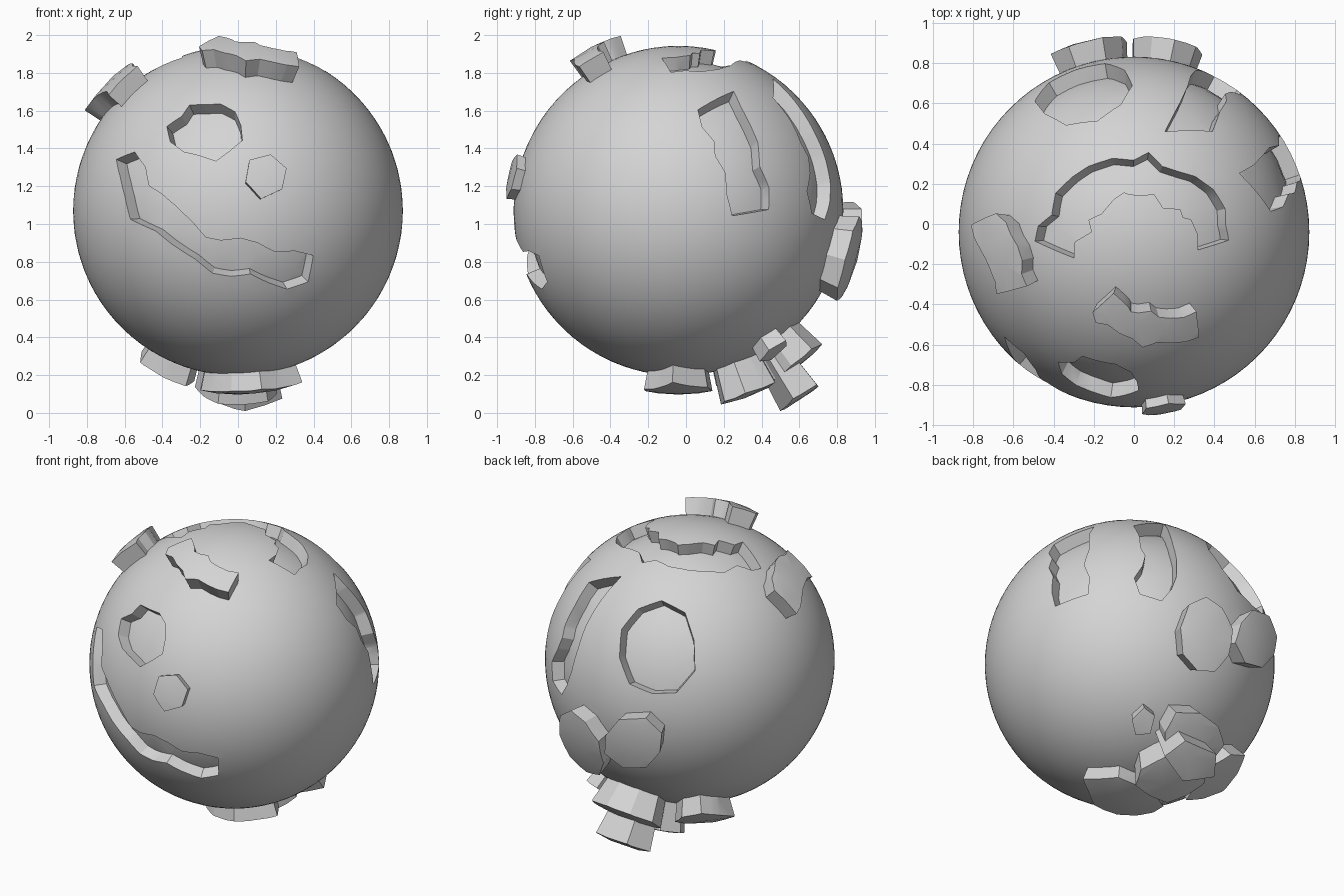
import bpy, bmesh, math, random
from mathutils import Vector

if "Cube" in bpy.data.objects:
    bpy.data.objects.remove(bpy.data.objects["Cube"])

random.seed(4)
R = 0.873                          # globe radius
C = Vector((0, -0.04, 1.07))       # globe centre
DEPTH = 0.075                      # basin depth

# viewing directions used for placing outlines: azimuth, elevation, centre in that view
VIEWS = {
    "front": (0, 0, 0, 1.07),
    "top": (0, 90, 0, -0.04),
    "right": (90, 0, -0.04, 1.07),
    "bottom": (0, -90, 0, 0.04),
    "back_left": (215, 25, 0, 0),
    "back_below": (145, -25, 0, 0),
}


def add_object(name, bm):
    bmesh.ops.recalc_face_normals(bm, faces=bm.faces)
    me = bpy.data.meshes.new(name)
    bm.to_mesh(me)
    bm.free()
    ob = bpy.data.objects.new(name, me)
    bpy.context.collection.objects.link(ob)
    return ob


def ball(name, r, sub=5):
    bm = bmesh.new()
    bmesh.ops.create_icosphere(bm, subdivisions=sub, radius=r)
    bmesh.ops.translate(bm, verts=bm.verts, vec=C)
    return add_object(name, bm)


def blob(u, v, ru, rv, sides=9, rough=0.08):
    """Uneven oval outline."""
    pts = []
    for i in range(sides):
        a = math.tau * (i + 0.3) / sides
        k = 1 + random.uniform(-rough, rough)
        pts.append((u + ru * k * math.cos(a), v + rv * k * math.sin(a)))
    return pts


def band(path, width, rough=0.025):
    """Ragged strip outline along a short path."""
    path = [Vector(p) for p in path]
    mids = []
    for a, b in zip(path, path[1:]):
        mids += [a, a.lerp(b, 0.33), a.lerp(b, 0.67)]
    mids.append(path[-1])
    left, right = [], []
    for i, p in enumerate(mids):
        t = (mids[min(i + 1, len(mids) - 1)] - mids[max(i - 1, 0)]).normalized()
        n = Vector((-t.y, t.x))
        w = width / 2 * (0.85 if i in (0, len(mids) - 1) else 1)
        left.append(p + n * (w + random.uniform(-rough, rough)))
        right.append(p - n * (w + random.uniform(-rough, rough)))
    return left + right[::-1]


def prism(name, view, pts, r, inner, outer):
    """Radial prism: the outline in a view, projected on a ball of radius r."""
    az, el, cu, cv = VIEWS[view]
    a, e = math.radians(az), math.radians(el)
    right = Vector((math.cos(a), math.sin(a), 0))
    up = Vector((-math.sin(a) * math.sin(e), math.cos(a) * math.sin(e), math.cos(e)))
    toward = right.cross(up)
    bm = bmesh.new()
    low, high = [], []
    for u, v in pts:
        u, v = u - cu, v - cv
        d = right * u + up * v + toward * math.sqrt(max(0, r * r - u * u - v * v))
        d.normalize()
        low.append(bm.verts.new(C + d * inner))
        high.append(bm.verts.new(C + d * outer))
    n = len(pts)
    caps = [bm.faces.new(low[::-1]), bm.faces.new(high)]
    for i in range(n):
        j = (i + 1) % n
        bm.faces.new((low[i], low[j], high[j], high[i]))
    bmesh.ops.triangulate(bm, faces=caps)
    return add_object(name, bm)


def combine(ob, other, op):
    m = ob.modifiers.new("cut", "BOOLEAN")
    m.operation, m.object, m.solver = op, other, "EXACT"
    dg = bpy.context.evaluated_depsgraph_get()
    me = bpy.data.meshes.new_from_object(ob.evaluated_get(dg))
    ob.modifiers.clear()
    ob.data = me
    bpy.data.objects.remove(other)


globe = ball("globe", R)


def basin(view, pts):
    cutter = prism("cutter", view, pts, R, 0.6 * R, 1.5 * R)
    combine(cutter, ball("floor", R - DEPTH, 4), "DIFFERENCE")
    combine(globe, cutter, "DIFFERENCE")


def plate(view, h, pts):
    slab = prism("plate", view, pts, R + h, 0.85 * R, 1.6 * R)
    combine(slab, ball("cap", R + h, 4), "INTERSECT")
    combine(globe, slab, "UNION")


# sunken basins: front crescent and crater, two on the right, back oval, top horseshoe
basin("front", band([(-.6, 1.36), (-.49, 1.09), (-.2, .87), (.08, .8), (.38, .74)], .17, .03))
basin("front", blob(-.17, 1.5, .18, .15, 13, .18))
basin("right", band([(.15, 1.65), (.28, 1.4), (.34, 1.06)], .23))
basin("back_below", band([(.08, .83), (.12, .6), (.05, .34)], .21))
basin("back_left", blob(-.2, .06, .24, .29, 10))
basin("top", band([(-.39, -.13), (-.3, .08), (-.08, .25), (.12, .22), (.34, .12), (.41, -.1)], .2, .03))

# raised plates: front, top, left, two at the back
plate("front", .05, blob(.15, 1.26, .12, .12, 6))
plate("top", .11, band([(-.15, -.39), (-.05, -.5), (.12, -.54), (.32, -.52)], .15))
plate("top", .1, band([(-.74, .03), (-.66, -.14), (-.61, -.33)], .16, .015))
plate("back_below", .11, blob(.39, .12, .16, .23, 9))
plate("back_below", .11, blob(.72, .13, .14, .17, 8))

# raised cluster on the underside
plate("bottom", .1, blob(.05, .04, .27, .17, 11, .12))
plate("bottom", .12, blob(-.37, -.33, .16, .18, 8, .12))
plate("bottom", .18, blob(0, -.35, .21, .18, 10, .14))
plate("bottom", .17, blob(.03, -.59, .22, .14, 8, .1))
plate("bottom", .32, blob(.05, -.61, .2, .11, 5, 0))
plate("bottom", .09, blob(.32, -.47, .07, .08, 5))

# one plain grey
grey = bpy.data.materials.new("light grey")
grey.diffuse_color = (0.66, 0.66, 0.66, 1)
grey.use_nodes = True
grey.node_tree.nodes["Principled BSDF"].inputs["Base Color"].default_value = grey.diffuse_color
globe.data.materials.clear()
globe.data.materials.append(grey)
for p in globe.data.polygons:
    p.material_index = 0

bpy.ops.object.select_all(action="DESELECT")
globe.select_set(True)
bpy.context.view_layer.objects.active = globe
bpy.ops.object.shade_smooth_by_angle(angle=math.radians(25))
